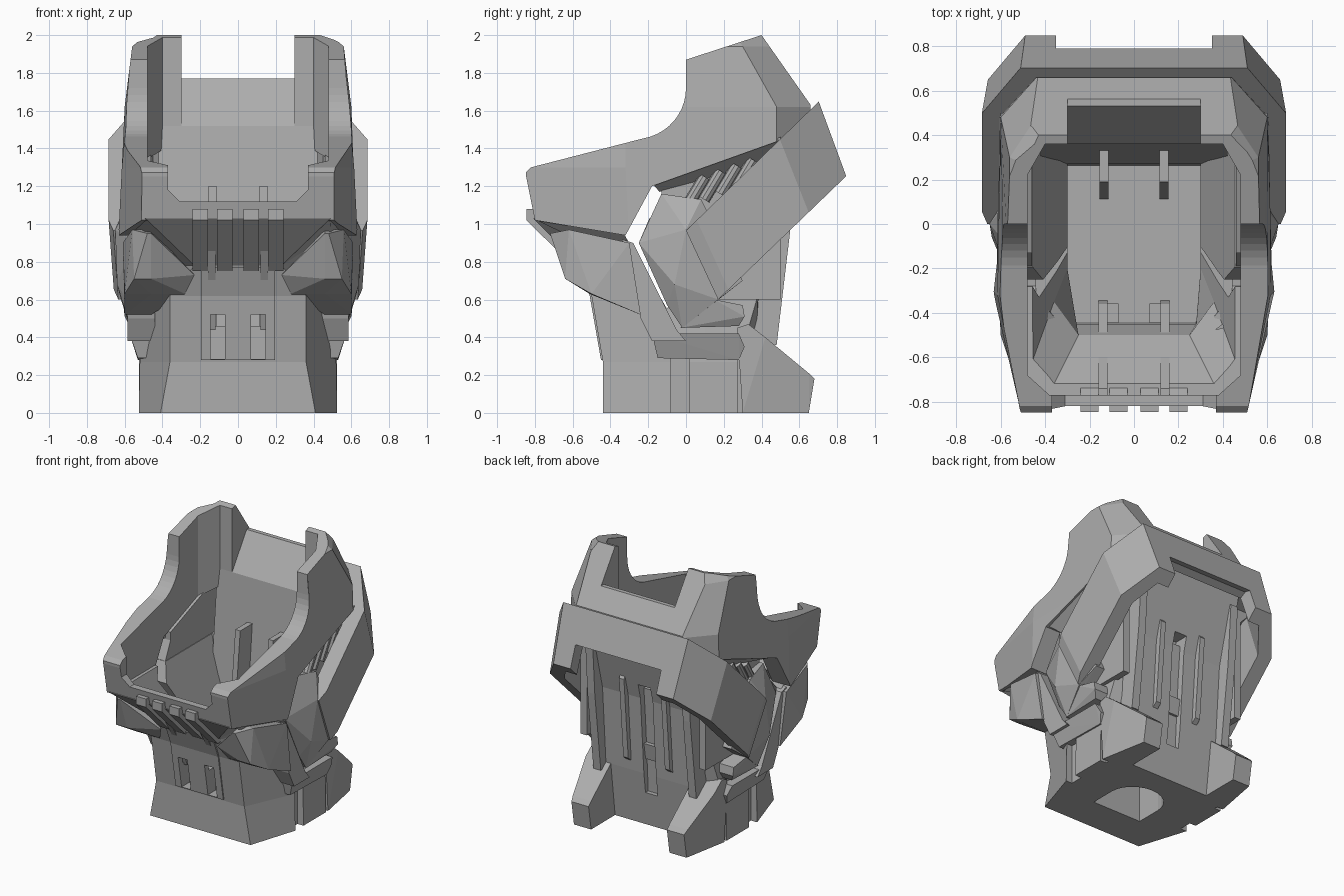
import bpy, bmesh, math
from mathutils import Vector

if "Cube" in bpy.data.objects:
    bpy.data.objects.remove(bpy.data.objects["Cube"])

grey = bpy.data.materials.new("plain grey")
grey.use_nodes = True
grey.diffuse_color = (0.42, 0.42, 0.42, 1)
grey.node_tree.nodes["Principled BSDF"].inputs["Base Color"].default_value = (0.42, 0.42, 0.42, 1)


def finish(name, bm, mirror=False):
    """Turn a bmesh into an object, optionally with a copy on the other side."""
    if mirror:
        copy = bmesh.ops.duplicate(bm, geom=bm.verts[:] + bm.edges[:] + bm.faces[:])["geom"]
        for v in copy:
            if isinstance(v, bmesh.types.BMVert):
                v.co.x = -v.co.x
    bmesh.ops.recalc_face_normals(bm, faces=bm.faces[:])
    mesh = bpy.data.meshes.new(name)
    bm.to_mesh(mesh)
    bm.free()
    mesh.materials.append(grey)
    obj = bpy.data.objects.new(name, mesh)
    bpy.context.scene.collection.objects.link(obj)
    return obj


def skin(name, rings, mirror=False):
    """Bridge matching rings of points and cap both ends."""
    bm = bmesh.new()
    loops = [[bm.verts.new(p) for p in ring] for ring in rings]
    n = len(loops[0])
    for a, b in zip(loops, loops[1:]):
        for i in range(n):
            j = (i + 1) % n
            bm.faces.new((a[i], a[j], b[j], b[i]))
    bm.faces.new(loops[0])
    bm.faces.new(loops[-1])
    return finish(name, bm, mirror)


def prism(name, profile, x0, x1, mirror=False):
    """Extrude a (y, z) profile sideways."""
    return skin(name, [[(x, y, z) for y, z in profile] for x in (x0, x1)], mirror)


def box(name, x, y, z):
    return prism(name, [(y[0], z[0]), (y[1], z[0]), (y[1], z[1]), (y[0], z[1])], x[0], x[1])


def tower(name, levels):
    """Loft symmetric plan outlines: each level is z followed by half outline (x, y)."""
    return skin(name, [[(x, y, z) for x, y in half] + [(-x, y, z) for x, y in reversed(half)]
                       for z, half in levels])


def pod(name, inner, points):
    """Faceted convex side part: (x, y, z) points backed by a flat inner side."""
    bm = bmesh.new()
    for x, y, z in points:
        bm.verts.new((x, y, z))
        bm.verts.new((inner, y, z))
    bmesh.ops.remove_doubles(bm, verts=bm.verts[:], dist=0.001)
    bmesh.ops.convex_hull(bm, input=bm.verts[:])
    bmesh.ops.delete(bm, geom=[v for v in bm.verts if not v.link_faces], context="VERTS")
    bmesh.ops.dissolve_limit(bm, angle_limit=0.02, verts=bm.verts[:], edges=bm.edges[:])
    return finish(name, bm, True)


def carve(obj, cutter, operation="DIFFERENCE"):
    """Apply a boolean and discard the cutter."""
    mod = obj.modifiers.new("cut", "BOOLEAN")
    mod.operation, mod.solver, mod.object = operation, "EXACT", cutter
    graph = bpy.context.evaluated_depsgraph_get()
    graph.update()
    mesh = bpy.data.meshes.new_from_object(obj.evaluated_get(graph))
    obj.modifiers.clear()
    obj.data = mesh
    bpy.data.objects.remove(cutter)


# Upper shell: tapered hull trimmed by its side silhouette, then hollowed
shell = tower("upper_shell", [
    (0.9, [(0.5, -0.82), (0.635, -0.3), (0.62, 0.48), (0.44, 0.66)]),
    (1.3, [(0.51, -0.85), (0.615, -0.32), (0.61, 0.48), (0.44, 0.66)]),
    (1.62, [(0.51, -0.85), (0.585, -0.32), (0.6, 0.48), (0.43, 0.67)]),
    (1.94, [(0.5, -0.85), (0.56, -0.3), (0.56, 0.3), (0.46, 0.45)]),
    (2.05, [(0.42, -0.85), (0.42, -0.3), (0.43, 0.24), (0.4, 0.38)])])
arc = [(-0.27 + 0.27 * math.cos(math.radians(a)), 1.72 + 0.27 * math.sin(math.radians(a)))
       for a in range(-80, 1, 8)]
outline = [(-0.85, 1.27), (-0.82, 1.3)] + arc + [
    (0, 1.87), (0.4, 2), (0.66, 1.63), (0.66, 1.5), (-0.18, 1.2), (-0.32, 0.94), (-0.8, 1.02)]
carve(shell, prism("trim", outline, -1, 1), "INTERSECT")
cavity = [(0.38, -0.77), (0.48, -0.68), (0.48, 0.22), (0.4, 0.36)]
carve(shell, tower("cavity", [(0.8, cavity), (2.2, cavity)]))
carve(shell, prism("rear_notch", [(0.2, 1.52), (0.36, 1.52), (0.53, 1.77), (0.62, 1.77),
                                  (0.62, 2.2), (0.2, 2.2)], -0.3, 0.3))
carve(shell, skin("front_notch", [[(s, y, z) for s, z in
      [(-0.31, 1.12), (0.31, 1.12), (0.37, 1.18), (0.37, 1.5), (-0.37, 1.5), (-0.37, 1.18)]]
      for y in (-1, -0.69)]))

# Sloping underside of the shell above the side recess
skin("shell_underside", [[(0.6, -0.17, 1.205), (0.6, 0.5, 1.445), (0.6, 0.5, 1.46), (0.6, -0.16, 1.22)],
                         [(0.5, -0.14, 1.17), (0.5, 0.5, 1.34), (0.5, 0.5, 1.46), (0.5, -0.14, 1.22)]],
     True)

# Lower body: tapered base flaring into the chin, with an open interior
body = tower("lower_body", [
    (0, [(0.41, -0.44), (0.525, -0.08), (0.525, 0.1), (0.525, 0.28), (0.3, 0.36)]),
    (0.27, [(0.36, -0.44), (0.52, -0.08), (0.52, 0.1), (0.52, 0.28), (0.3, 0.37)]),
    (0.62, [(0.36, -0.5), (0.47, -0.12), (0.48, 0.1), (0.48, 0.38), (0.33, 0.39)]),
    (0.78, [(0.23, -0.56), (0.5, -0.3), (0.5, 0), (0.5, 0.39), (0.35, 0.4)]),
    (1.03, [(0.49, -0.81), (0.62, -0.32), (0.5, -0.14), (0.5, 0.4), (0.4, 0.42)])])
carve(body, tower("interior", [
    (0.46, [(0.28, -0.44), (0.3, -0.2), (0.3, 0.26)]),
    (0.6, [(0.28, -0.45), (0.3, -0.2), (0.3, 0.27)]),
    (0.78, [(0.25, -0.5), (0.36, -0.35), (0.37, 0.3)]),
    (1.1, [(0.39, -0.78), (0.48, -0.68), (0.48, 0.36)])]))
carve(body, prism("side_gap", [(-0.33, 0.95), (-0.1, 0.55), (-0.09, 0.57), (-0.25, 0.9),
                               (-0.12, 1.2), (-0.18, 1.2)], -1, 1))

# Raised front panel
panel = prism("front_panel", [(-0.45, 0.28), (-0.51, 0.62), (-0.57, 0.77), (-0.54, 0.77),
                              (-0.47, 0.62), (-0.42, 0.28)], -0.195, 0.195)

# Two windows in the front, and upright grooves in the sides
for side in (-1, 1):
    for part in (body, panel):
        carve(part, box("window", (0.07 * side, 0.145 * side), (-0.8, -0.36), (0.285, 0.52)))
    for y in ((-0.08, 0.015), (0.275, 0.4)):
        carve(body, box("side_groove", (0.475 * side, 0.7 * side), y, (-0.1, 0.29)))

# Rounded pocket in the underside
hole = [(-0.2, -0.18), (0.2, -0.18)] + [
    (0.2 * math.cos(math.radians(a)), 0.18 * math.sin(math.radians(a)) + 0.01) for a in range(0, 181, 15)]
carve(body, skin("floor_pocket", [[(x, y, z) for x, y in hole] for z in (-0.1, 0.36)]))

# Chin grille bars
for i, x in enumerate((0.07, 0.2)):
    prism("chin_bars_%d" % (i + 1), [(-0.845, 1.08), (-0.845, 1.02), (-0.57, 0.75), (-0.53, 0.78),
                                     (-0.78, 1.08)], x - 0.04, x + 0.04, True)

# Cheek pods, their straps and the sills below
pod("cheek_pods", 0.46, [(0.23, -0.57, 0.73), (0.28, -0.51, 0.63), (0.48, -0.72, 0.95),
                         (0.56, -0.62, 0.97), (0.61, -0.3, 0.9), (0.55, -0.64, 0.71),
                         (0.6, -0.5, 0.63), (0.6, -0.24, 0.52)])
prism("cheek_straps", [(-0.34, 0.92), (-0.24, 0.5), (-0.18, 0.38), (0, 0.38), (-0.05, 0.44),
                       (-0.28, 0.9)], 0.44, 0.585, True)
pod("side_sills", 0.44, [(0.575, -0.18, 0.42), (0.53, -0.15, 0.29), (0.53, 0.28, 0.28),
                         (0.55, 0.31, 0.35), (0.575, 0.28, 0.42)])

# Elbow housings with a ledge under them
pod("elbow_housings", 0.46, [(0.56, -0.25, 0.9), (0.54, -0.13, 1.16), (0.58, 0.08, 1.13),
                             (0.65, 0, 0.97), (0.64, -0.06, 0.68), (0.57, -0.1, 0.57),
                             (0.57, -0.02, 0.45), (0.62, 0.17, 0.6), (0.58, 0.3, 0.7)])
pod("elbow_ledges", 0.46, [(0.57, -0.03, 0.45), (0.57, 0.28, 0.46), (0.6, 0.31, 0.51),
                           (0.6, 0.3, 0.57), (0.61, 0.15, 0.6)])
prism("recess_plates", [(-0.24, 0.9), (-0.13, 1.16), (-0.13, 1.22), (0.5, 1.46), (0.5, 0.6),
                        (0, 0.6)], 0.46, 0.51, True)

# Slanted vent tubes in the side recess
bm = bmesh.new()
for i in range(4):
    a = Vector((0.54, 0.01 + 0.085 * i, 1.1 + 0.03 * i))
    b = a + Vector((0, 0.09, 0.15))
    turn = (b - a).to_track_quat("Z", "Y").to_matrix().to_4x4()
    turn.translation = (a + b) / 2
    bmesh.ops.create_cone(bm, cap_ends=True, segments=10, radius1=0.032, radius2=0.032,
                          depth=(b - a).length, matrix=turn)
finish("vent_tubes", bm, True)

# Tilted rear collar: a U-shaped band swept along its slope
inner_u = [(0.57, 0), (0.57, 0.68), (0.46, 0.88)]
outer_u = [(0.51, 0.99), (0.685, 0.7), (0.685, 0.08), (0.66, 0)]
loop = (inner_u + [(-x, u) for x, u in reversed(inner_u)]
        + [(-x, u) for x, u in reversed(outer_u)] + outer_u)
collar = skin("rear_collar", [
    [(x, 0.71 * u, 0.965 + 0.69 * u) for x, u in loop],
    [(x * 0.96, 0.17 + 0.685 * u, 0.6 + 0.66 * u) for x, u in loop]])
carve(collar, prism("collar_notch", [(0.5, 1), (0.6, 1.34), (0.74, 1.42), (0.79, 1.41), (0.95, 1.41),
                                     (0.95, 1)], -0.35, 0.35))

# Rear wall leaning out under the collar, with a long slot and upright ribs
wall = prism("rear_wall", [(0.25, 0.3), (0.36, 1.52), (0.6, 1.52), (0.46, 0.97), (0.42, 0.4),
                           (0.37, 0), (0.28, 0)], -0.42, 0.42)
carve(wall, prism("slot", [(0.34, 0.25), (0.38, 1.08), (0.8, 1.08), (0.8, 0.25)], -0.05, 0.05))
prism("rear_slot_rungs", [(0.35, 0.5), (0.4, 0.5), (0.42, 0.62), (0.36, 0.62)], -0.06, 0.06)
prism("inner_back_ribs", [(0.4, 0.45), (0.46, 0.5), (0.51, 1.1), (0.45, 1.18)], 0.15, 0.19, True)
prism("outer_back_ribs", [(0.35, 0.36), (0.48, 0.36), (0.55, 0.95), (0.58, 1.4), (0.4, 1.4)],
      0.36, 0.42, True)

# Rear feet
pod("rear_feet", 0.32, [(0.525, 0.3, 0), (0.46, 0.65, 0), (0.46, 0.68, 0.18), (0.47, 0.65, 0.21),
                        (0.525, 0.42, 0.4), (0.525, 0.33, 0.47), (0.525, 0.27, 0.45),
                        (0.525, 0.3, 0.28)])

# Interior ribs on the front slope and rear wall
prism("front_inner_ribs", [(-0.78, 1.09), (-0.74, 1.09), (-0.36, 0.56), (-0.34, 0.44), (-0.42, 0.44),
                           (-0.48, 0.6)], 0.12, 0.16, True)
prism("rear_inner_ribs", [(0.28, 0.4), (0.11, 0.44), (0.19, 1.2), (0.36, 1.2)], 0.115, 0.155, True)
